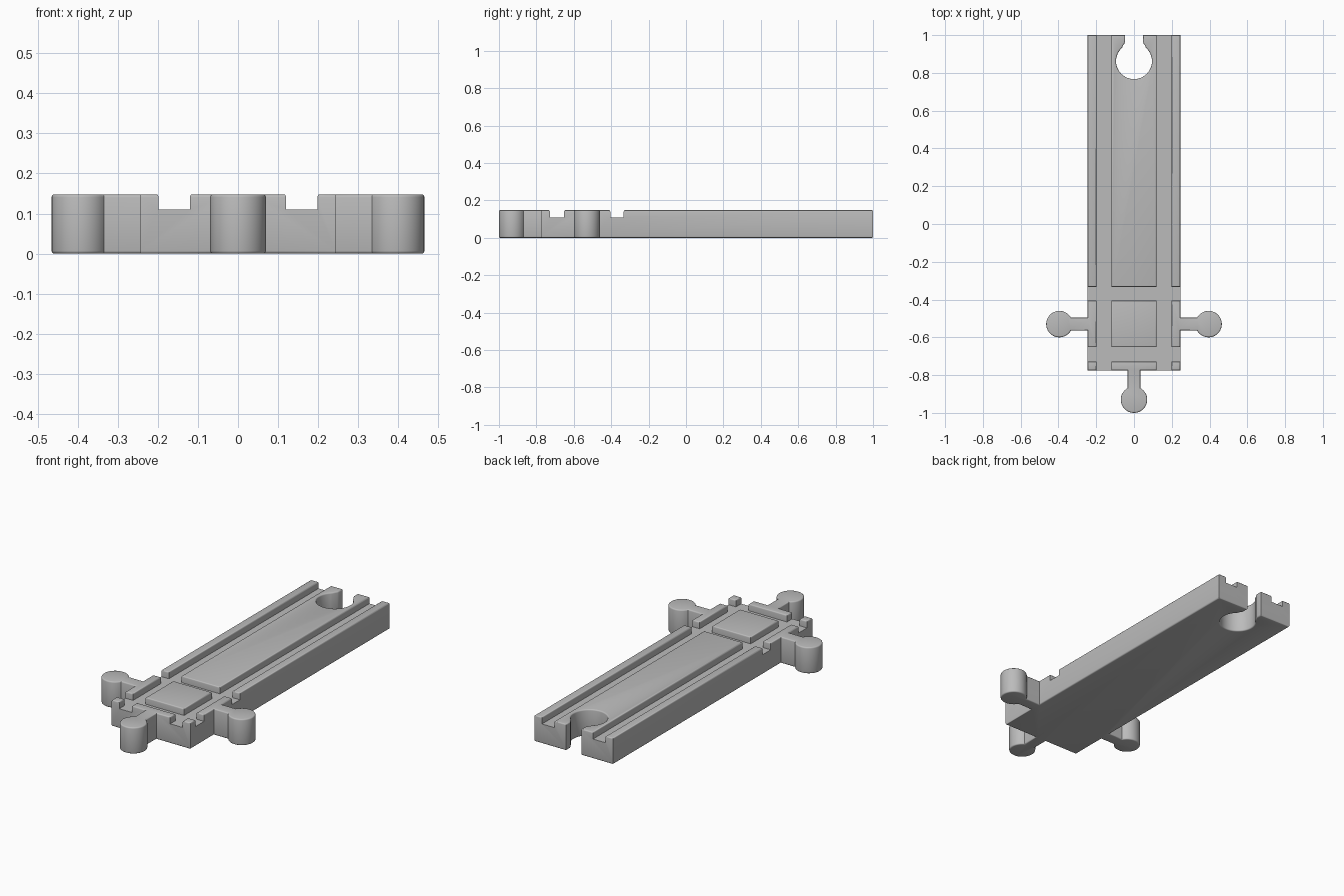
import bpy, bmesh, math

if "Cube" in bpy.data.objects:
    bpy.data.objects.remove(bpy.data.objects["Cube"])

H, FLOOR = 0.148, 0.11            # top of the track, floor of the grooves
W, Y0, Y1 = 0.245, -0.775, 1.0    # half width, front end, back end
R, N = 0.07, 0.034                # peg head radius, half width of its neck

grey = bpy.data.materials.new("grey plastic")
grey.diffuse_color = (0.5, 0.5, 0.5, 1)
grey.use_nodes = True
grey.node_tree.nodes["Principled BSDF"].inputs["Base Color"].default_value = grey.diffuse_color


def arc(cx, cy, r, a0, a1, n=32):
    return [(cx + r * math.cos(a0 + (a1 - a0) * i / n),
             cy + r * math.sin(a0 + (a1 - a0) * i / n)) for i in range(n + 1)]


def prism(name, outline, z0, z1):
    bm = bmesh.new()
    face = bm.faces.new([bm.verts.new((x, y, z0)) for x, y in outline])
    top = bmesh.ops.extrude_face_region(bm, geom=[face])
    bmesh.ops.translate(bm, vec=(0, 0, z1 - z0),
                        verts=[v for v in top["geom"] if isinstance(v, bmesh.types.BMVert)])
    bmesh.ops.recalc_face_normals(bm, faces=bm.faces)
    me = bpy.data.meshes.new(name)
    bm.to_mesh(me)
    bm.free()
    ob = bpy.data.objects.new(name, me)
    bpy.context.collection.objects.link(ob)
    return ob


def peg(px, py, direction):
    """Neck and round head, counter-clockwise; (px, py) is the head centre."""
    a = math.pi - math.asin(N / R)
    head = arc(px, py, R, direction - a, direction + a)
    dx, dy = math.cos(direction), math.sin(direction)
    reach = abs(px) - W if abs(dx) > 0.5 else Y0 - py
    root = (px - dx * reach, py - dy * reach)
    return [(root[0] + dy * N, root[1] - dx * N)] + head + [(root[0] - dy * N, root[1] + dx * N)]


# Outline: front peg, right peg, back socket, left peg
SLOT, HOLE, HY = 0.047, 0.095, 0.862
s = math.asin(SLOT / HOLE)
socket = arc(0, HY, HOLE, math.pi / 2 - s, -1.5 * math.pi + s, 48)
neck_y = HY + HOLE * math.cos(s)
# softened lips where the slot opens into the hole
lip = [(SLOT, neck_y + 0.022), (SLOT + 0.003, neck_y + 0.012), (SLOT + 0.010, neck_y + 0.002)]
socket = lip + socket[2:-2] + [(-x, y) for x, y in reversed(lip)]
outline = (peg(0, -0.93, -math.pi / 2) + [(W, Y0)] + peg(0.395, -0.53, 0) +
           [(W, Y1), (SLOT, Y1)] + socket + [(-SLOT, Y1), (-W, Y1)] +
           peg(-0.395, -0.53, math.pi) + [(-W, Y0)])
track = prism("track", outline, 0, H)


# Wheel grooves along the track and across the junction
def rect(x0, x1, y0, y1):
    return [(x0, y0), (x1, y0), (x1, y1), (x0, y1)]


grooves = [rect(0.12, 0.198, -1.1, 1.1), rect(-0.198, -0.12, -1.1, 1.1),
           rect(-0.3, 0.3, -0.405, -0.333), rect(-0.3, 0.3, -0.728, -0.652)]
cutters = []
for g in grooves:
    cutter = prism("groove_cutter", g, FLOOR, 0.3)
    cutter.hide_render = True
    cutters.append(cutter)
    mod = track.modifiers.new("groove", 'BOOLEAN')
    mod.operation, mod.solver, mod.object = 'DIFFERENCE', 'EXACT', cutter
deps = bpy.context.evaluated_depsgraph_get()
track.data = bpy.data.meshes.new_from_object(track.evaluated_get(deps))
track.modifiers.clear()
for c in cutters:
    bpy.data.objects.remove(c)

# Round the rims of the top and bottom
bm = bmesh.new()
bm.from_mesh(track.data)
bmesh.ops.remove_doubles(bm, verts=bm.verts, dist=1e-5)
rims = [e for e in bm.edges if e.is_manifold and e.calc_face_angle(0) > 0.5 and
        any(all(abs(v.co.z - z) < 1e-4 for v in e.verts) for z in (0, H))]
bmesh.ops.bevel(bm, geom=rims, offset=0.007, segments=3, profile=0.5,
                affect='EDGES', clamp_overlap=False)
bm.to_mesh(track.data)
bm.free()

track.data.materials.clear()
track.data.materials.append(grey)
bpy.context.view_layer.objects.active = track
track.select_set(True)
bpy.ops.object.shade_smooth_by_angle(angle=math.radians(35))
